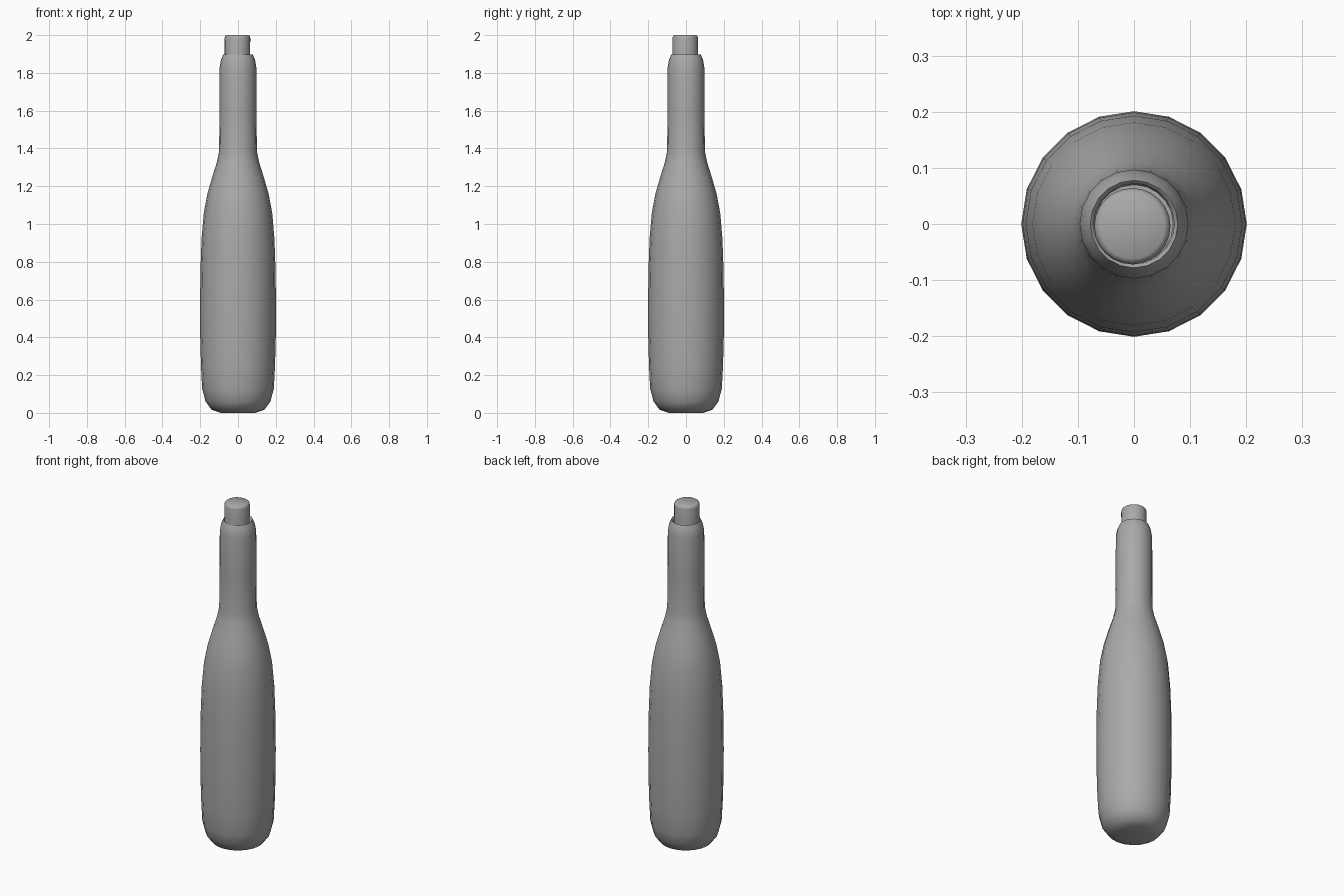
import bpy, bmesh, math

cube = bpy.data.objects.get("Cube")
if cube:
    bpy.data.objects.remove(cube, do_unlink=True)

grey = bpy.data.materials.new("plain grey")
grey.use_nodes = True
colour = (0.4, 0.4, 0.4, 1)
grey.diffuse_color = colour
grey.node_tree.nodes["Principled BSDF"].inputs["Base Color"].default_value = colour


def lathe(name, profile, sides, centre=(0, 0), angle=50):
    """Spin (radius, height) points around z, closing both ends with caps."""
    bm = bmesh.new()
    rings = []
    for r, z in profile:
        rings.append([bm.verts.new((centre[0] + r * math.cos(math.tau * i / sides),
                                    centre[1] + r * math.sin(math.tau * i / sides), z))
                      for i in range(sides)])
    for low, high in zip(rings, rings[1:]):
        for i in range(sides):
            j = (i + 1) % sides
            bm.faces.new((low[i], low[j], high[j], high[i]))
    bm.faces.new(rings[0][::-1])
    bm.faces.new(rings[-1])
    mesh = bpy.data.meshes.new(name)
    bm.to_mesh(mesh)
    bm.free()
    mesh.materials.append(grey)
    obj = bpy.data.objects.new(name, mesh)
    bpy.context.collection.objects.link(obj)
    bpy.ops.object.select_all(action="DESELECT")
    obj.select_set(True)
    bpy.context.view_layer.objects.active = obj
    bpy.ops.object.shade_smooth_by_angle(angle=math.radians(angle))
    return obj


# Bottle: rounded base, long belly, sloping shoulder, straight neck, open lip
lathe("bottle", [
    (0.09, 0.0), (0.14, 0.017), (0.172, 0.06), (0.19, 0.13), (0.196, 0.25),
    (0.2, 0.4), (0.201, 0.55), (0.199, 0.75), (0.193, 0.92), (0.181, 1.06),
    (0.162, 1.16), (0.136, 1.25), (0.111, 1.33), (0.1, 1.385), (0.098, 1.6),
    (0.097, 1.83), (0.09, 1.87), (0.078, 1.897), (0.072, 1.892), (0.07, 1.86),
], 20)

# Stopper: sits slightly off centre in the neck, with a softened top edge
lathe("stopper", [(0.067, 1.84), (0.068, 1.985), (0.065, 1.995), (0.058, 2.0)],
      24, (-0.003, -0.004))
